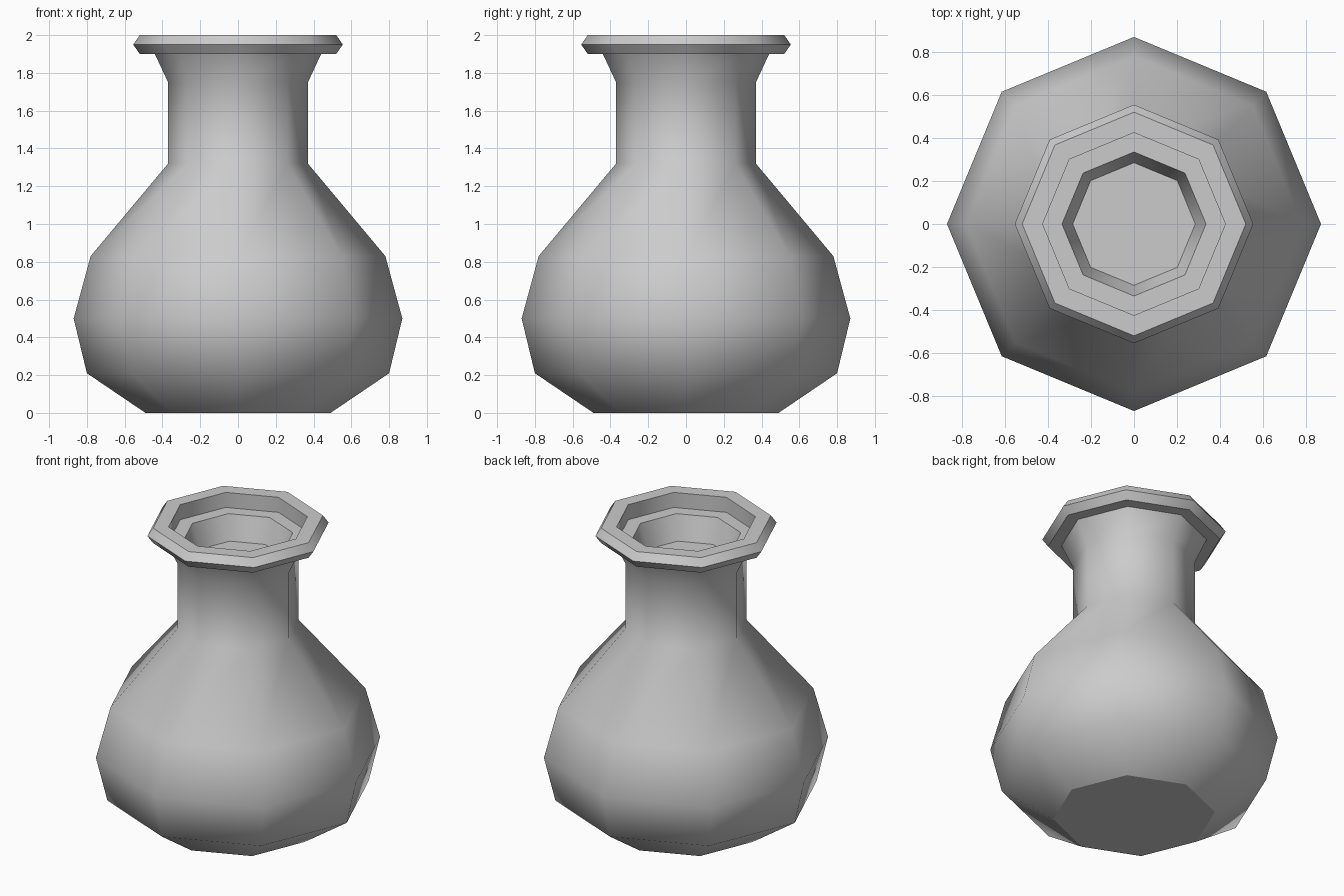
import bpy
import bmesh
from math import cos, sin, pi

if "Cube" in bpy.data.objects:
    bpy.data.objects.remove(bpy.data.objects["Cube"])

SIDES = 8


def lathe(name, profile, sharp, cap_start=False, cap_end=False):
    """Revolve (radius, z) points around z; rings listed in sharp get hard edges."""
    bm = bmesh.new()
    rings = []
    for r, z in profile:
        rings.append([bm.verts.new((r * cos(2 * pi * i / SIDES), r * sin(2 * pi * i / SIDES), z))
                      for i in range(SIDES)])
    for a, b in zip(rings, rings[1:]):
        for i in range(SIDES):
            j = (i + 1) % SIDES
            bm.faces.new((a[i], a[j], b[j], b[i]))
    if cap_start:
        bm.faces.new(rings[0][::-1])
    if cap_end:
        bm.faces.new(rings[-1])
    for f in bm.faces:
        f.smooth = True
    for k in sharp:
        for i in range(SIDES):
            edge = bm.edges.get((rings[k][i], rings[k][(i + 1) % SIDES]))
            edge.smooth = False
    mesh = bpy.data.meshes.new(name)
    bm.to_mesh(mesh)
    bm.free()
    obj = bpy.data.objects.new(name, mesh)
    bpy.context.collection.objects.link(obj)
    return obj


# One continuous shell: base, belly, neck, lip, inner ledge, recessed floor
profile = [
    (0.49, 0.00), (0.80, 0.21), (0.87, 0.50), (0.78, 0.83),   # belly
    (0.37, 1.32), (0.37, 1.75), (0.44, 1.90),                 # neck and flare
    (0.52, 1.90), (0.555, 1.95), (0.52, 2.00),                # lip
    (0.425, 2.00), (0.425, 1.90), (0.335, 1.90),              # inner ledge
    (0.285, 1.74),                                            # mouth floor
]
lathe("vase", profile, sharp=[0] + list(range(6, 14)), cap_start=True, cap_end=True)
